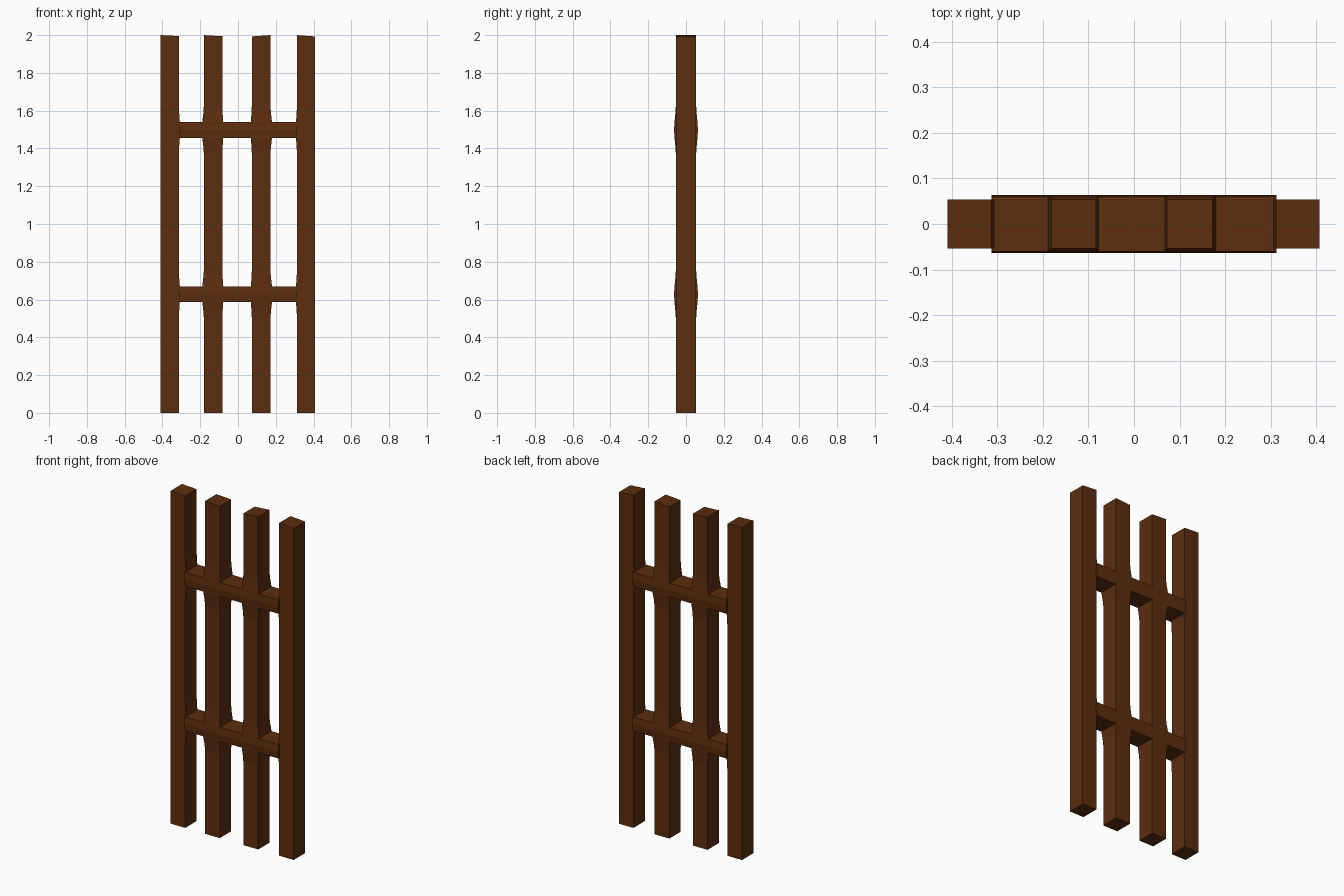
import bpy, bmesh

if "Cube" in bpy.data.objects:
    bpy.data.objects.remove(bpy.data.objects["Cube"])

wood = bpy.data.materials.new("dark_brown_wood")
wood.diffuse_color = (0.107, 0.027, 0.0048, 1)
wood.use_nodes = True
wood.node_tree.nodes["Principled BSDF"].inputs["Base Color"].default_value = wood.diffuse_color

RAILS = (0.628, 1.498)


def loft(name, rings):
    """Skin a closed solid through a list of equal-sized point rings."""
    bm = bmesh.new()
    vs = [[bm.verts.new(p) for p in r] for r in rings]
    n = len(vs[0])
    for a, b in zip(vs, vs[1:]):
        for i in range(n):
            j = (i + 1) % n
            bm.faces.new((a[i], a[j], b[j], b[i]))
    bm.faces.new(vs[0][::-1])
    bm.faces.new(vs[-1])
    bmesh.ops.recalc_face_normals(bm, faces=bm.faces)
    me = bpy.data.meshes.new(name)
    bm.to_mesh(me)
    bm.free()
    me.materials.append(wood)
    ob = bpy.data.objects.new(name, me)
    bpy.context.collection.objects.link(ob)
    return ob


def post(name, x0, x1, flare_l, flare_r, flare_y, top_l, top_r):
    """Square post that swells slightly where each rail crosses it."""
    levels = [(0, 0)]
    for z in RAILS:
        levels += [(z - 0.125, 0), (z - 0.09, 0.3), (z - 0.042, 1),
                   (z + 0.042, 1), (z + 0.09, 0.3), (z + 0.125, 0)]
    levels.append((2, 0))
    rings = []
    for z, f in levels:
        a, b, d = x0 - flare_l * f, x1 + flare_r * f, 0.054 + flare_y * f
        za, zb = (top_l, top_r) if z == 2 else (z, z)
        rings.append([(a, -d, za), (b, -d, zb), (b, d, zb), (a, d, za)])
    loft(name, rings)


# Outer posts swell only on their inner side, inner posts all round
post("outer_post_left", -0.41, -0.313, 0, 0.005, 0, 2.0, 1.995)
post("inner_post_left", -0.181, -0.083, 0.008, 0.005, 0.007, 2.0, 1.994)
post("inner_post_right", 0.073, 0.172, 0.005, 0.008, 0.007, 1.993, 2.0)
post("outer_post_right", 0.312, 0.408, 0.005, 0, 0, 2.0, 1.993)

# Cross rails with a slightly ridged front and back
profile = [(-0.060, -0.042), (-0.064, 0), (-0.060, 0.042),
           (0.060, 0.042), (0.064, 0), (0.060, -0.042)]
for name, zc in zip(("lower_rail", "upper_rail"), RAILS):
    loft(name, [[(x, y, zc + z) for y, z in profile] for x in (-0.313, 0.313)])
